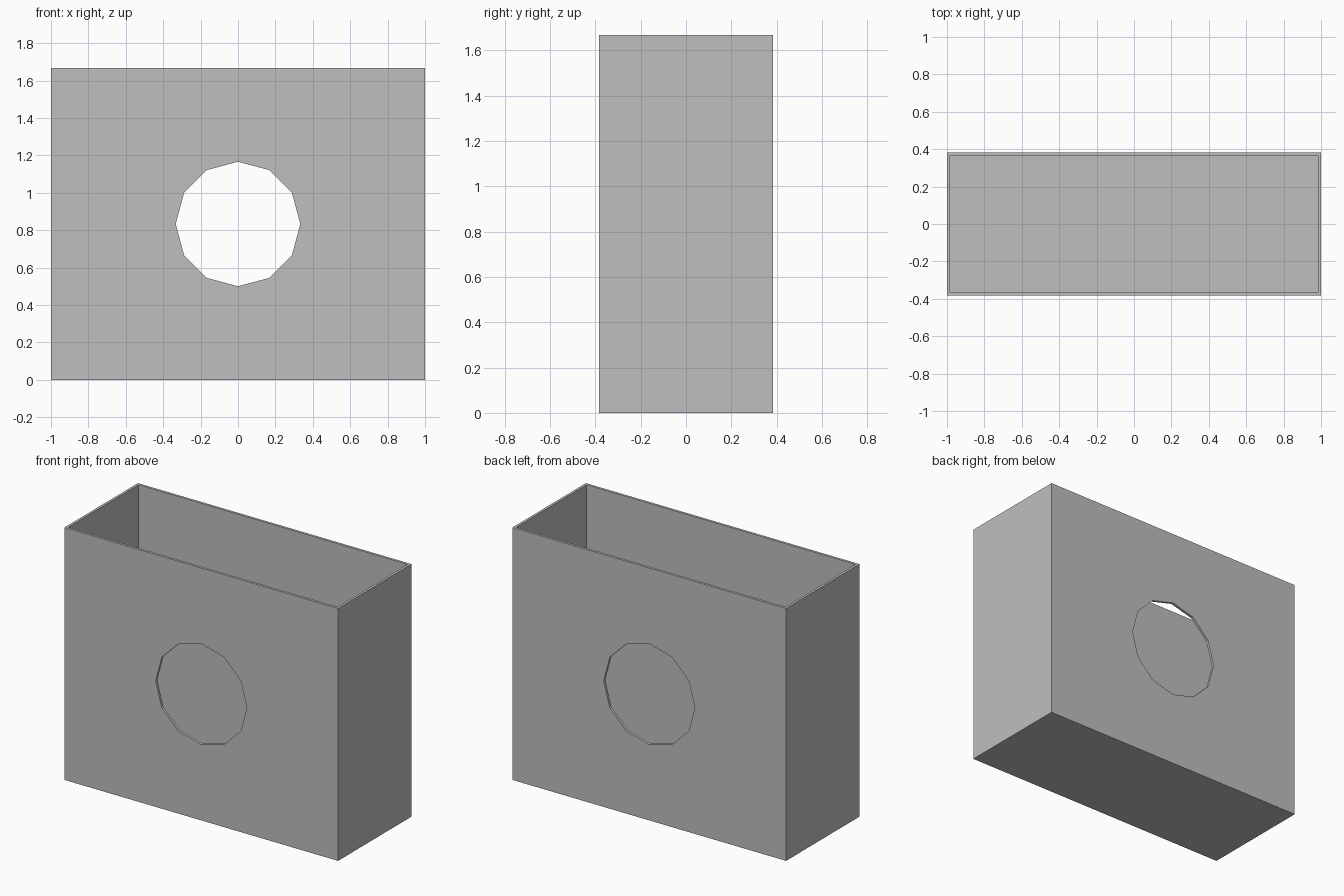
import bpy
import bmesh
import math

if "Cube" in bpy.data.objects:
    bpy.data.objects.remove(bpy.data.objects["Cube"], do_unlink=True)

WIDTH, DEPTH, HEIGHT = 2.0, 0.767, 1.667
WALL = 0.0167
HOLE_RADIUS = 0.333

# One flat grey for the whole box
grey = bpy.data.materials.new("plain grey")
grey.use_nodes = True
colour = (0.52, 0.52, 0.52, 1.0)
grey.diffuse_color = colour
grey.node_tree.nodes["Principled BSDF"].inputs["Base Color"].default_value = colour

# Open-topped box, thickened inwards
bpy.ops.mesh.primitive_cube_add(size=1, location=(0, 0, HEIGHT / 2))
box = bpy.context.object
box.name = "open_box"
box.scale = (WIDTH, DEPTH, HEIGHT)
bpy.ops.object.transform_apply(location=True, scale=True)
bm = bmesh.new()
bm.from_mesh(box.data)
lid = [f for f in bm.faces if f.normal.z > 0.5]
bmesh.ops.delete(bm, geom=lid, context="FACES")
bm.to_mesh(box.data)
bm.free()
box.data.materials.append(grey)

shell = box.modifiers.new("walls", "SOLIDIFY")
shell.thickness = WALL
shell.offset = -1
shell.use_even_offset = True

# Twelve-sided hole through the front and back walls
bpy.ops.mesh.primitive_cylinder_add(
    vertices=12, radius=HOLE_RADIUS, depth=DEPTH * 2,
    location=(0, 0, HEIGHT / 2), rotation=(math.pi / 2, 0, 0))
cutter = bpy.context.object
cutter.name = "hole_cutter"
cutter.data.materials.append(grey)
cutter.hide_render = True

hole = box.modifiers.new("hole", "BOOLEAN")
hole.operation = "DIFFERENCE"
hole.solver = "EXACT"
hole.object = cutter

# Bake the modifiers and drop the cutter
bpy.ops.object.select_all(action="DESELECT")
box.select_set(True)
bpy.context.view_layer.objects.active = box
for name in ("walls", "hole"):
    bpy.ops.object.modifier_apply(modifier=name)
bpy.data.objects.remove(cutter, do_unlink=True)
